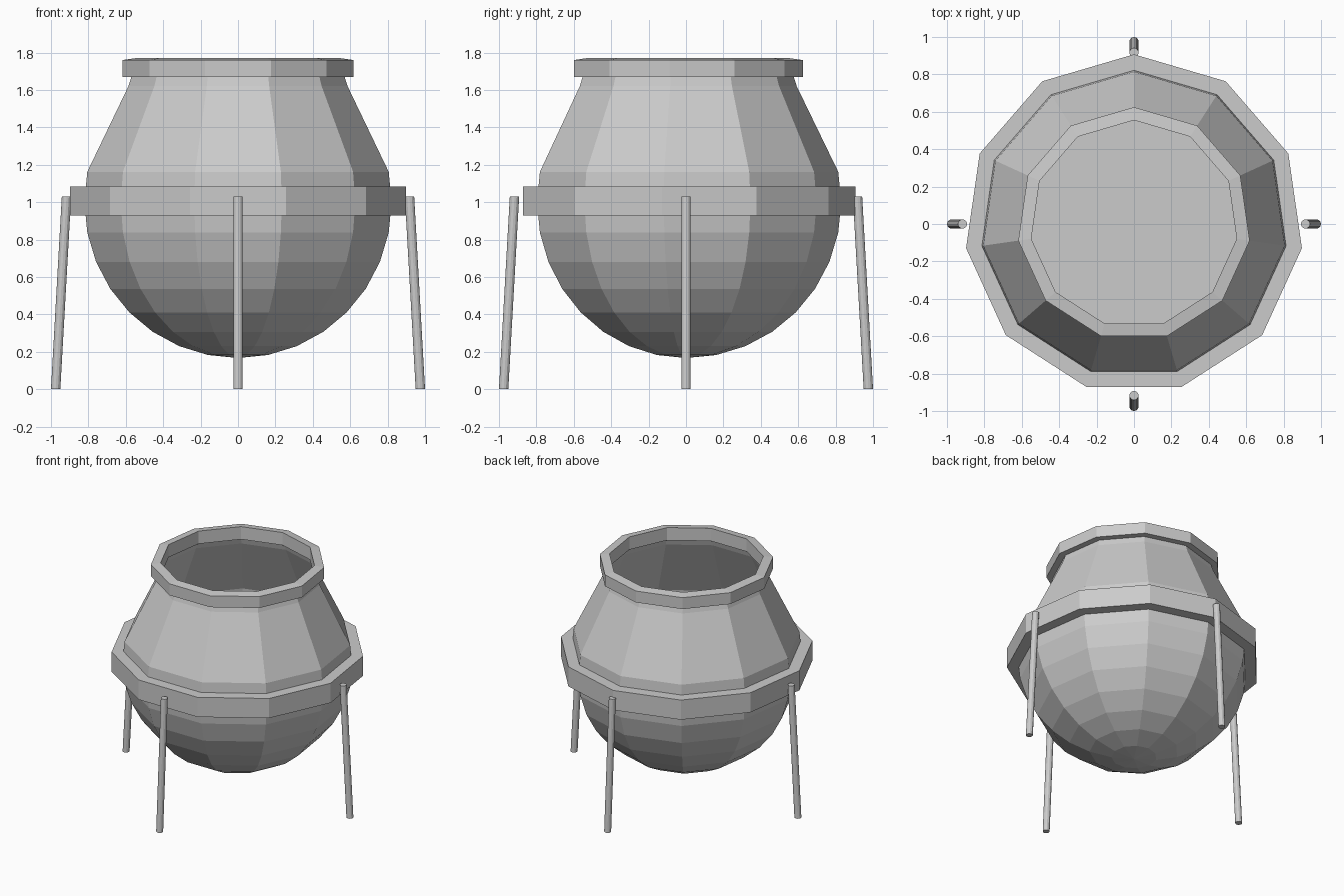
import bpy, bmesh, math
from mathutils import Vector

if "Cube" in bpy.data.objects:
    bpy.data.objects.remove(bpy.data.objects["Cube"])

SIDES = 11


def finish(name, bm):
    bmesh.ops.recalc_face_normals(bm, faces=bm.faces)
    mesh = bpy.data.meshes.new(name)
    bm.to_mesh(mesh)
    bm.free()
    obj = bpy.data.objects.new(name, mesh)
    bpy.context.collection.objects.link(obj)
    return obj


def lathe(name, profile, closed=False, caps=False):
    """Revolve (radius, z) points into an 11-sided flat-faced shape, corner at +y."""
    bm = bmesh.new()
    rings = []
    for r, z in profile:
        if r == 0:
            rings.append([bm.verts.new((0, 0, z))] * SIDES)
            continue
        angles = [math.pi / 2 + 2 * math.pi * i / SIDES for i in range(SIDES)]
        rings.append([bm.verts.new((r * math.cos(a), r * math.sin(a), z)) for a in angles])
    pairs = list(zip(rings, rings[1:]))
    if closed:
        pairs.append((rings[-1], rings[0]))
    for lo, hi in pairs:
        for i in range(SIDES):
            j = (i + 1) % SIDES
            bm.faces.new(list(dict.fromkeys((lo[i], lo[j], hi[j], hi[i]))))
    if caps:
        bm.faces.new(rings[0])
        bm.faces.new(rings[-1])
    return finish(name, bm)


def leg(name, angle):
    d = Vector((math.cos(angle), math.sin(angle), 0))
    bm = bmesh.new()
    bmesh.ops.create_cone(bm, cap_ends=True, segments=12, radius1=0.025, radius2=0.025, depth=1.03)
    for v in bm.verts:
        v.co += d * (0.975 if v.co.z < 0 else 0.917) + Vector((0, 0, 0.515))
    return finish(name, bm)


# Pot body: spherical bowl, tapering shoulder and short neck
step = math.radians(11.25)
bowl = [(0, 0.167)] + [(0.83 * math.cos(k * step), 1 + 0.833 * math.sin(k * step))
                       for k in range(-7, 2)]
lathe("pot_body", bowl + [(0.592, 1.62), (0.573, 1.68)])

# Thick rim around the mouth
lathe("pot_rim", [(0.57, 1.67), (0.625, 1.67), (0.625, 1.76), (0.555, 1.77), (0.555, 1.67)],
      closed=True)

# Support band; its flat top shows inside the pot
lathe("support_band", [(0.907, 0.93), (0.907, 1.085)], caps=True)

# Four splayed legs
for i, side in enumerate(("right", "back", "left", "front")):
    leg(side + "_leg", i * math.pi / 2)
